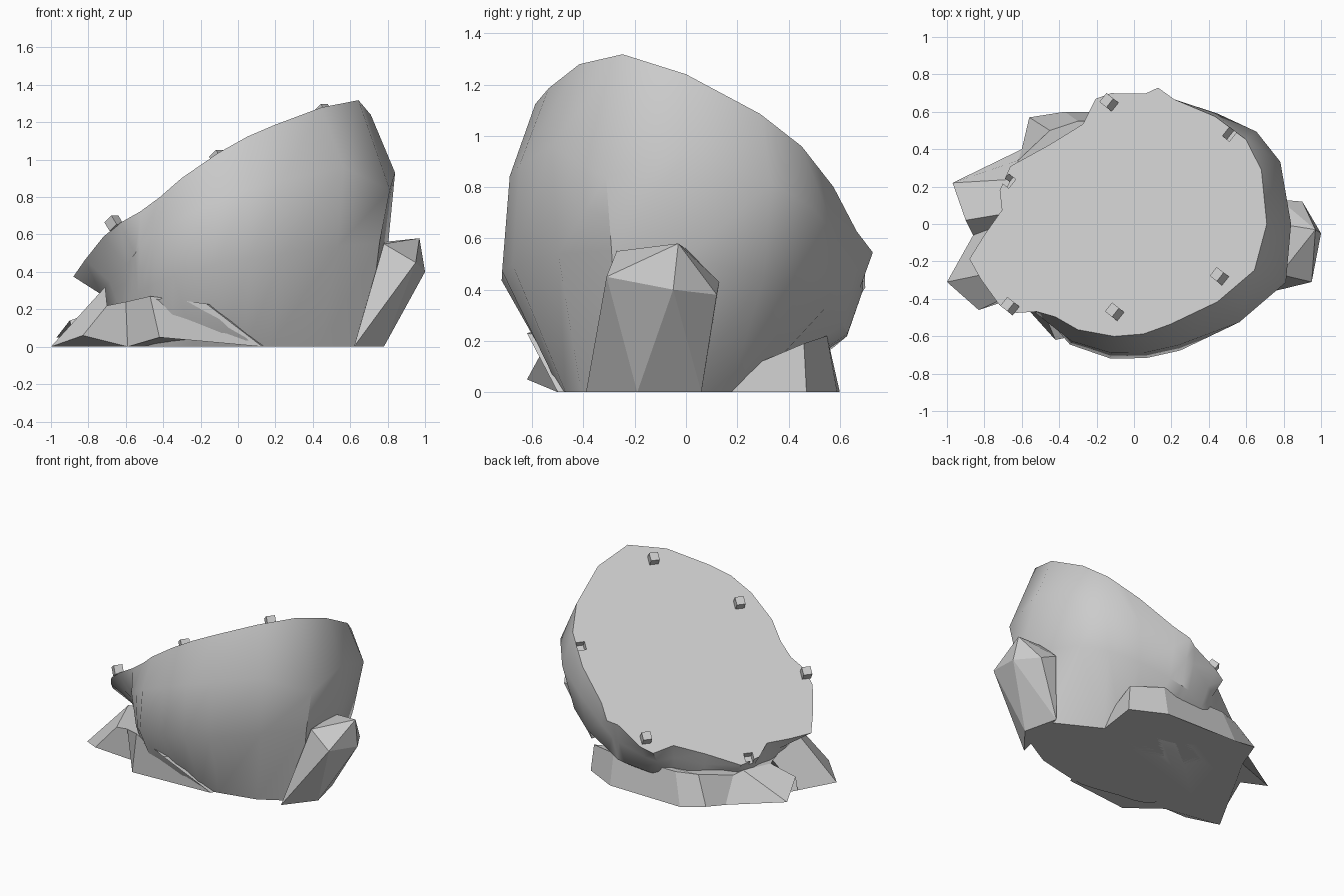
import bpy, bmesh, math
from mathutils import Vector

if "Cube" in bpy.data.objects:
    bpy.data.objects.remove(bpy.data.objects["Cube"], do_unlink=True)

# One plain stone colour
stone = bpy.data.materials.new("stone_grey")
stone.use_nodes = True
grey = (0.6, 0.6, 0.6, 1)
stone.diffuse_color = grey
stone.node_tree.nodes["Principled BSDF"].inputs["Base Color"].default_value = grey

SLOPE_X, SLOPE_Y, CENTRE_Z = 0.6, -0.475, 0.814
normal = Vector((-SLOPE_X, -SLOPE_Y, 1)).normalized()
tilt = normal.to_track_quat("Z", "Y").to_matrix().to_4x4()


def cut_height(x, y):
    """Height of the sloping cut that forms the top of the boulder."""
    return CENTRE_Z + SLOPE_X * x + SLOPE_Y * y


def add_object(name, bm):
    bmesh.ops.recalc_face_normals(bm, faces=bm.faces)
    mesh = bpy.data.meshes.new(name)
    bm.to_mesh(mesh)
    bm.free()
    mesh.materials.append(stone)
    obj = bpy.data.objects.new(name, mesh)
    bpy.context.collection.objects.link(obj)
    return obj


def loft(name, rings):
    """Join closed rings of points and cap both ends."""
    bm = bmesh.new()
    loops = [[bm.verts.new(p) for p in ring] for ring in rings]
    count = len(loops[0])
    for low, high in zip(loops, loops[1:]):
        for i in range(count):
            j = (i + 1) % count
            bm.faces.new((low[i], low[j], high[j], high[i]))
    bm.faces.new(loops[0])
    bm.faces.new(loops[-1])
    return add_object(name, bm)


def hull(name, points):
    bm = bmesh.new()
    for p in points:
        bm.verts.new(p)
    bmesh.ops.convex_hull(bm, input=bm.verts)
    return add_object(name, bm)


def block(name, x, y, lift):
    """Small cube aligned with the sloping cut."""
    bm = bmesh.new()
    bmesh.ops.create_cube(bm, size=0.06, matrix=tilt)
    obj = add_object(name, bm)
    obj.location = Vector((x, y, cut_height(x, y))) + normal * lift
    return obj


# Boulder stations: angle, then radii in hundredths at base, belly, shoulder, rim
stations = [
    (0, 73, 80, 84, 71), (23, 44, 78, 85, 74), (37, 40, 74, 82, 75),
    (53, 32, 69, 74, 72), (72, 30, 64, 70, 70), (80, 30, 64, 69, 74),
    (85, 30, 63, 69, 70), (100, 32, 58, 64, 71), (107, 35, 57, 62, 70),
    (117, 45, 55, 58, 60), (137, 52, 57, 60, 62), (155, 55, 63, 68, 73),
    (166, 58, 65, 69, 74), (174, 60, 66, 69, 71), (184, 62, 67, 72, 80),
    (192, 62, 67, 75, 90), (200, 62, 67, 73, 87), (211, 60, 67, 70, 84),
    (217, 60, 67, 69, 79), (222, 60, 68, 71, 70), (230, 56, 69, 70, 65),
    (242, 50, 73, 71, 64), (260, 48, 73, 70, 61), (275, 49, 72, 69, 59),
    (290, 50, 72, 69, 57), (317, 60, 73, 77, 61), (339, 74, 81, 87, 69),
]
rings = []
for k, level in enumerate((0, 0.42, 0.75, 1)):
    ring = []
    for angle, *radii in stations:
        c, s = math.cos(math.radians(angle)), math.sin(math.radians(angle))
        rim = radii[-1] / 100
        r = radii[k] / 100
        # the crease on the right-hand shoulder dips lower than its neighbours
        drop = 0.15 if angle == 339 and k == 2 else 0
        ring.append((r * c, r * s, level * cut_height(rim * c, rim * s) - drop))
    rings.append(ring)
boulder = loft("boulder", rings)

# Two small square sockets sunk into the cut
bpy.ops.object.select_all(action="DESELECT")
boulder.select_set(True)
bpy.context.view_layer.objects.active = boulder
for x, y in ((0.51, 0.48), (-0.67, 0.23)):
    cutter = block("socket_cutter", x, y, -0.02)
    cutter.hide_render = True
    cut = boulder.modifiers.new("socket", "BOOLEAN")
    cut.operation = "DIFFERENCE"
    cut.solver = "EXACT"
    cut.object = cutter
    bpy.ops.object.modifier_apply(modifier=cut.name)
    bpy.data.objects.remove(cutter, do_unlink=True)
bpy.ops.object.shade_smooth_by_angle(angle=math.radians(38))

# Jagged foot around the right and back: outer points, then where they meet the boulder
outer = [
    (0.13, -0.5, 0), (-0.42, -0.62, 0.05), (-0.59, -0.38, 0),
    (-0.83, -0.46, 0.06), (-1, -0.31, 0), (-0.86, -0.06, 0),
    (-0.9, 0.02, 0.14), (-0.97, 0.22, 0.05), (-0.6, 0.4, 0),
    (-0.56, 0.57, 0.04), (-0.37, 0.6, 0), (0.2, 0.59, 0),
    (0.44, 0.47, 0), (0.4, 0.18, 0),
]
inner = [
    (-0.17, -0.62, 0.23), (-0.47, -0.5, 0.27), (-0.6, -0.42, 0.24),
    (-0.7, -0.4, 0.22), (-0.71, -0.25, 0.32), (-0.7, 0, 0.2),
    (-0.72, 0.05, 0.2), (-0.63, 0.24, 0.2), (-0.62, 0.34, 0.2),
    (-0.45, 0.5, 0.22), (-0.3, 0.55, 0.22), (0.2, 0.55, 0.22),
    (0.42, 0.46, 0.19), (0.4, 0.2, 0.08),
]
loft("jagged_foot", [outer, inner])

# Angular outcrop leaning on the left side
hull("side_outcrop", [
    (0.62, -0.39, 0), (0.78, -0.19, 0), (0.72, 0.06, 0), (0.95, -0.31, 0.45),
    (1, -0.05, 0.4), (0.97, -0.03, 0.58), (0.9, 0.12, 0.38), (0.78, 0.13, 0.43),
    (0.78, 0, 0.56), (0.78, -0.27, 0.55),
])

# Small square studs standing on the cut
for n, (x, y) in enumerate([(-0.12, 0.64), (-0.65, -0.45), (-0.09, -0.48), (0.47, -0.29)]):
    block(f"stud_{n + 1}", x, y, 0.028)
